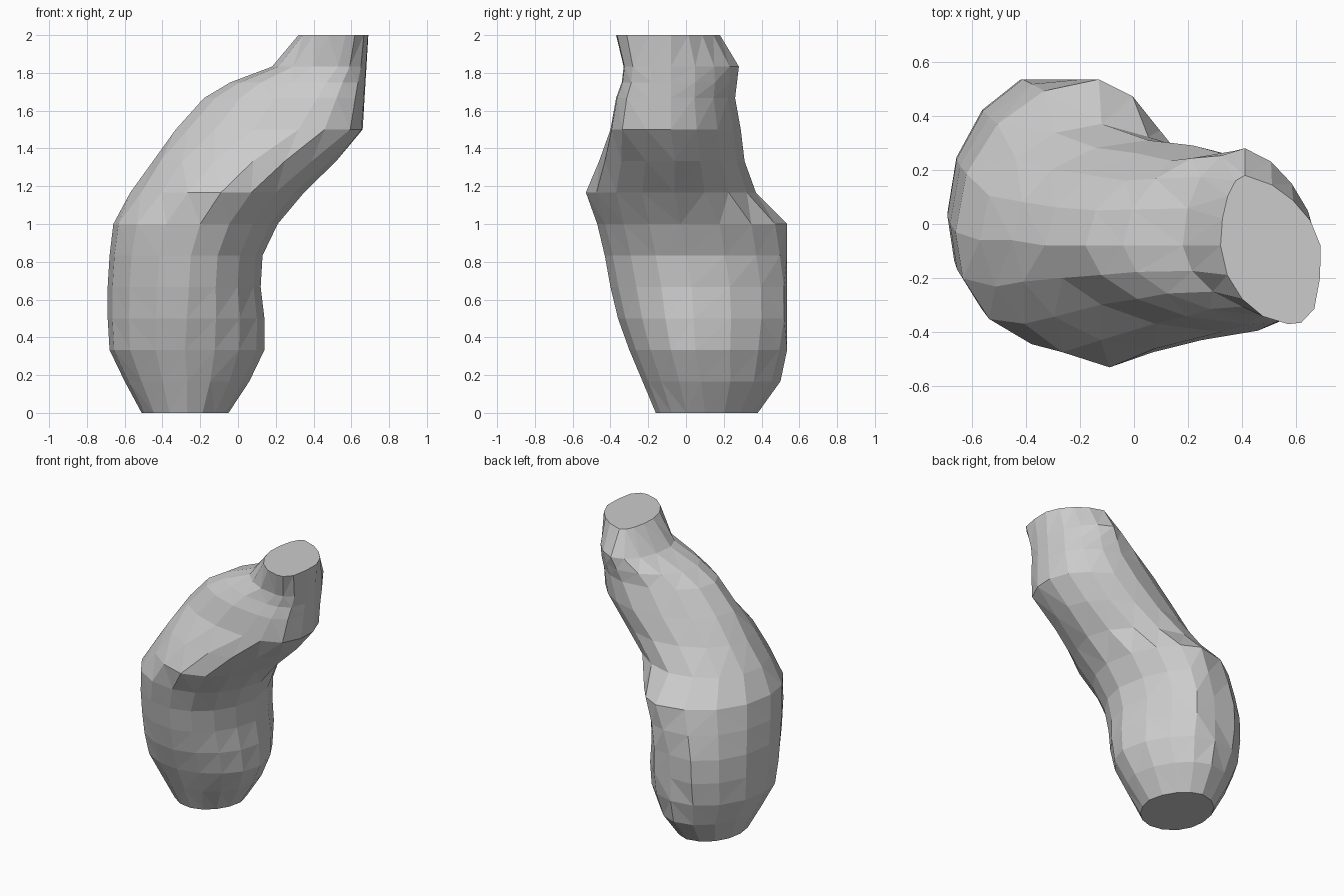
import bpy, bmesh
from math import sin, cos, pi

if "Cube" in bpy.data.objects:
    bpy.data.objects.remove(bpy.data.objects["Cube"])

SIDES = 16
BACK = 0.535   # the rear bulge is cut flat at this y

# Sections: z, x min, x max, y min, y max, x of front point, x of back point, y of side points
SECTIONS = [
    (0.000, -0.51, -0.05, -0.16, 0.38, -0.27, -0.27, 0.10),
    (0.167, -0.60,  0.06, -0.23, 0.50, -0.27, -0.25, 0.08),
    (0.333, -0.68,  0.14, -0.30, 0.55, -0.28, -0.25, 0.05),
    (0.500, -0.69,  0.14, -0.36, 0.58, -0.27, -0.25, 0.04),
    (0.667, -0.69,  0.12, -0.40, 0.58, -0.26, -0.24, 0.03),
    (0.833, -0.68,  0.13, -0.43, 0.56, -0.25, -0.19, 0.00),
    (1.000, -0.66,  0.21, -0.47, 0.535, -0.20, -0.13, -0.03),
    (1.167, -0.57,  0.35, -0.53, 0.37, -0.09, -0.12, -0.06),
    (1.333, -0.45,  0.52, -0.46, 0.31,  0.08,  0.05, -0.06),
    (1.500, -0.33,  0.66, -0.40, 0.29,  0.32,  0.22, -0.08),
    (1.667, -0.18,  0.67, -0.37, 0.26,  0.42,  0.33, -0.08),
    (1.750, -0.04,  0.675, -0.34, 0.27,  0.47,  0.37, -0.08),
    (1.833,  0.18,  0.68, -0.33, 0.28,  0.53,  0.41, -0.08),
    (2.000,  0.32,  0.69, -0.37, 0.18,  0.57,  0.41, -0.08),
]


def quarter_power(z, right, back):
    """Squareness of a quarter: 2 is an ellipse, lower is flatter, higher is boxier."""
    if back:
        if not right:
            return 2.0
        return 1.55 if z > 1.8 else 1.7
    if abs(z - 1.167) < 0.01:
        return 1.65
    if z > 1.4:
        return 3.2 if right else 1.8
    if z < 1.1:
        return 1.8 if right else 2.2
    return 2.0


def section_ring(bm, z, x0, x1, y0, y1, xf, xb, cy):
    """Closed ring made of four quarter superellipses."""
    ring = []
    for i in range(SIDES):
        c, s = cos(2 * pi * i / SIDES), sin(2 * pi * i / SIDES)
        p = quarter_power(z, c > 0, s > 0)
        k = (abs(c) ** p + abs(s) ** p) ** (-1 / p)
        c, s = c * k, s * k
        cx = xb if s > 0 else xf
        x = cx + c * ((x1 - cx) if c > 0 else (cx - x0))
        y = cy + s * ((y1 - cy) if s > 0 else (cy - y0))
        ring.append(bm.verts.new((x, min(y, BACK), z)))
    return ring


# Bent faceted trunk with flat end caps
bm = bmesh.new()
rings = [section_ring(bm, *sec) for sec in SECTIONS]
walls = []
for a, b in zip(rings, rings[1:]):
    for i in range(SIDES):
        j = (i + 1) % SIDES
        walls.append(bm.faces.new((a[i], a[j], b[j], b[i])))
bmesh.ops.triangulate(bm, faces=walls)
bm.faces.new(rings[0][::-1])
bm.faces.new(rings[-1])
bmesh.ops.recalc_face_normals(bm, faces=bm.faces)

mesh = bpy.data.meshes.new("bent_trunk")
bm.to_mesh(mesh)
bm.free()
bpy.context.collection.objects.link(bpy.data.objects.new("bent_trunk", mesh))
